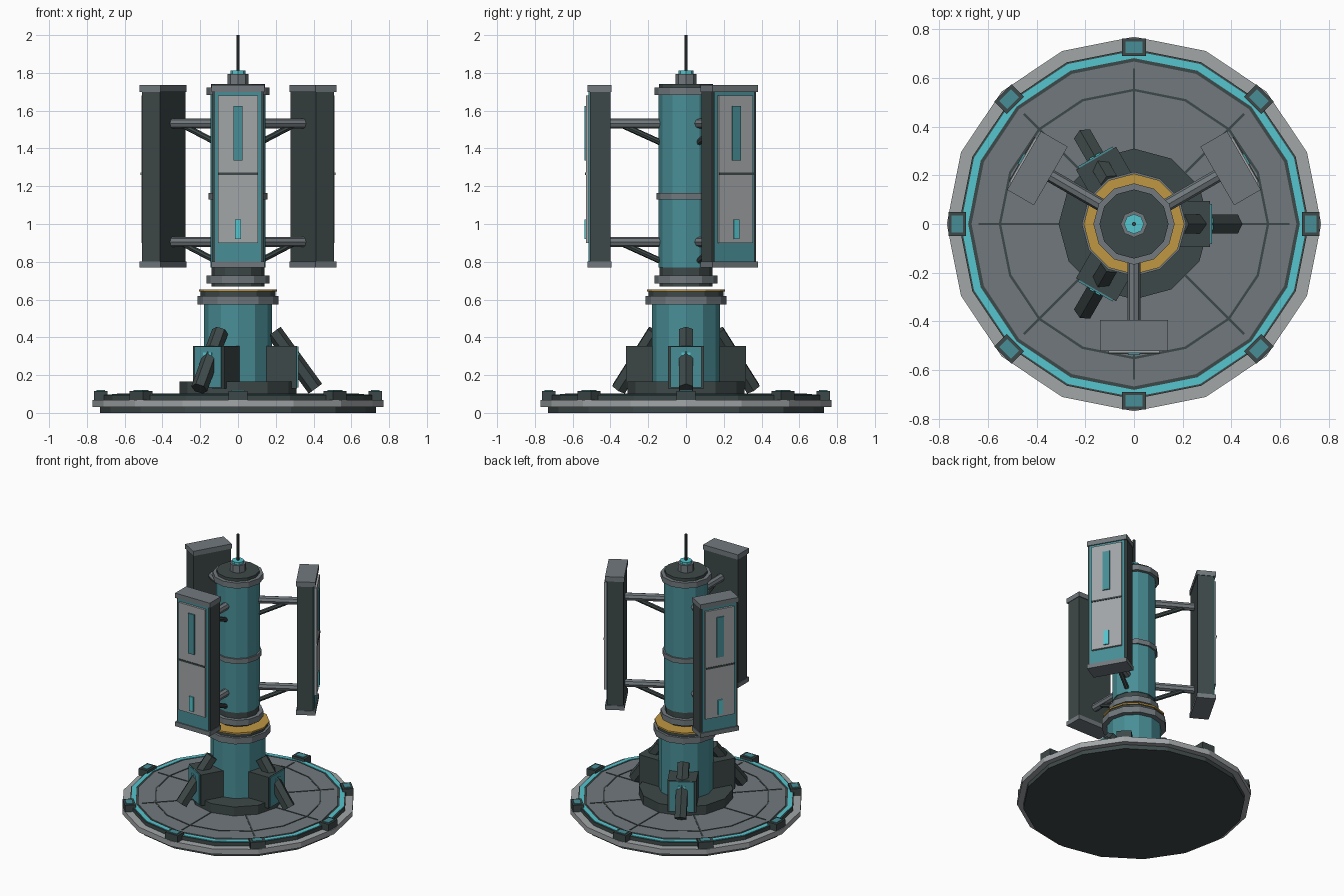
import bpy, bmesh, math
from mathutils import Matrix, Vector

if "Cube" in bpy.data.objects:
    bpy.data.objects.remove(bpy.data.objects["Cube"])

def material(name, r, g, b):
    m = bpy.data.materials.new(name)
    m.diffuse_color = (r, g, b, 1)
    m.use_nodes = True
    m.node_tree.nodes["Principled BSDF"].inputs["Base Color"].default_value = m.diffuse_color
    return m

DARK = material("dark metal", 0.048, 0.065, 0.065)
GREY = material("mid grey", 0.165, 0.19, 0.205)
LIGHT = material("light grey", 0.36, 0.38, 0.39)
TEAL = material("teal paint", 0.065, 0.27, 0.305)
CYAN = material("cyan light", 0.09, 0.56, 0.62)
GOLD = material("gold", 0.52, 0.31, 0.055)

def finish(name, bm, mat):
    bmesh.ops.recalc_face_normals(bm, faces=bm.faces)
    me = bpy.data.meshes.new(name)
    bm.to_mesh(me)
    bm.free()
    me.materials.append(mat)
    ob = bpy.data.objects.new(name, me)
    bpy.context.collection.objects.link(ob)
    return ob

def disc(name, r, z0, z1, mat, n=12):
    """Flat-sided drum with a corner on +x."""
    bm = bmesh.new()
    top, bot = [[bm.verts.new((r * math.cos(2 * math.pi * i / n), r * math.sin(2 * math.pi * i / n), z))
                 for i in range(n)] for z in (z1, z0)]
    bm.faces.new(top)
    bm.faces.new(bot)
    for i in range(n):
        j = (i + 1) % n
        bm.faces.new((bot[i], bot[j], top[j], top[i]))
    return finish(name, bm, mat)

def ring(name, r0, r1, z0, z1, mat, n=16):
    """Rectangular section swept round the z axis."""
    bm = bmesh.new()
    section = [(r0, z0), (r1, z0), (r1, z1), (r0, z1)]
    loops = [[bm.verts.new((r * math.cos(2 * math.pi * i / n), r * math.sin(2 * math.pi * i / n), z))
              for r, z in section] for i in range(n)]
    for i in range(n):
        a, b = loops[i], loops[(i + 1) % n]
        for k in range(4):
            m = (k + 1) % 4
            bm.faces.new((a[k], b[k], b[m], a[m]))
    return finish(name, bm, mat)

def box(name, r, t, z, mat, deg=0):
    """Box from radial, tangential and height ranges, turned about z."""
    bm = bmesh.new()
    size = [v[1] - v[0] for v in (r, t, z)]
    mid = [(v[1] + v[0]) / 2 for v in (r, t, z)]
    bmesh.ops.create_cube(bm, size=1, matrix=Matrix.Rotation(math.radians(deg), 4, 'Z')
                          @ Matrix.Translation(mid) @ Matrix.Diagonal((*size, 1)))
    return finish(name, bm, mat)

def rod(name, p, q, radius, mat, deg=0, n=8):
    """Straight rod between two (radius, height) points, turned about z."""
    a, b = Vector((p[0], 0, p[1])), Vector((q[0], 0, q[1]))
    d = b - a
    bm = bmesh.new()
    bmesh.ops.create_cone(bm, cap_ends=True, segments=n, radius1=radius, radius2=radius, depth=d.length,
                          matrix=Matrix.Rotation(math.radians(deg), 4, 'Z') @ Matrix.Translation((a + b) / 2)
                          @ d.to_track_quat('Z', 'Y').to_matrix().to_4x4())
    return finish(name, bm, mat)

# round base and deck
disc("base_foot", 0.73, 0, 0.03, DARK, 16)
disc("base_rim", 0.77, 0.03, 0.068, LIGHT, 16)
disc("deck_edge", 0.72, 0.068, 0.094, DARK, 16)
ring("deck_light_ring", 0.682, 0.712, 0.09, 0.098, CYAN)
disc("deck", 0.668, 0.09, 0.1, GREY, 16)
ring("deck_seam_ring", 0.546, 0.556, 0.098, 0.103, DARK)
for i in range(8):
    a = i * 45
    box("deck_seam", (0.3, 0.64), (-0.005, 0.005), (0.098, 0.103), DARK, a)
    box("rim_clamp", (0.69, 0.762), (-0.05, 0.05), (0.068, 0.117), DARK, a)
    box("rim_clamp_light", (0.703, 0.75), (-0.034, 0.034), (0.115, 0.122), TEAL, a)

# lower column
disc("foot_collar", 0.31, 0.098, 0.165, DARK)
disc("lower_column", 0.18, 0.165, 0.58, TEAL)
disc("bearing_collar", 0.215, 0.575, 0.62, GREY)
disc("bearing_band", 0.198, 0.62, 0.642, DARK)
disc("bearing_gold_plate", 0.207, 0.642, 0.653, GOLD)

# buttresses with slanted legs
for a in (0, 120, 240):
    box("buttress", (0.14, 0.312), (-0.095, 0.095), (0.13, 0.355), DARK, a)
    box("buttress_plate", (0.312, 0.32), (-0.082, 0.082), (0.135, 0.352), TEAL, a)
    box("buttress_light", (0.318, 0.325), (-0.025, 0.025), (0.303, 0.32), CYAN, a)
    rod("slanted_leg", (0.19, 0.43), (0.41, 0.128), 0.044, DARK, a, 6)

# upper column
disc("upper_column_base", 0.14, 0.668, 0.78, DARK)
ring("lower_ring", 0.12, 0.167, 0.685, 0.727, GREY, 12)
disc("upper_column", 0.145, 0.77, 1.7, TEAL)
ring("middle_ring", 0.13, 0.156, 1.13, 1.165, GREY, 12)
ring("top_ring", 0.12, 0.167, 1.682, 1.722, GREY, 12)
disc("top_cap", 0.142, 1.7, 1.742, DARK)
disc("antenna_base", 0.055, 1.742, 1.795, GREY, 8)
disc("antenna_light", 0.041, 1.795, 1.812, CYAN, 8)
disc("antenna", 0.009, 1.812, 2.0, DARK, 8)

# three panels on arms
for a in (-90, 30, 150):
    box("panel_body", (0.4, 0.508), (-0.135, 0.135), (0.8, 1.7), DARK, a)
    for z in ((0.77, 0.802), (1.7, 1.735)):
        box("panel_end_cap", (0.395, 0.522), (-0.139, 0.139), z, GREY, a)
    box("panel_frame", (0.506, 0.515), (-0.122, 0.122), (0.802, 1.7), TEAL, a)
    box("panel_face", (0.512, 0.53), (-0.105, 0.105), (0.9, 1.68), LIGHT, a)
    box("panel_seam", (0.528, 0.534), (-0.105, 0.105), (1.26, 1.272), DARK, a)
    box("panel_window", (0.528, 0.538), (-0.025, 0.025), (1.335, 1.625), TEAL, a)
    box("panel_light", (0.528, 0.538), (-0.017, 0.017), (0.92, 1.025), CYAN, a)
    for z in (0.905, 1.532):
        rod("panel_arm", (0.1, z), (0.405, z), 0.027, GREY, a)
        rod("arm_brace", (0.125, z - 0.105), (0.33, z - 0.012), 0.016, DARK, a)
